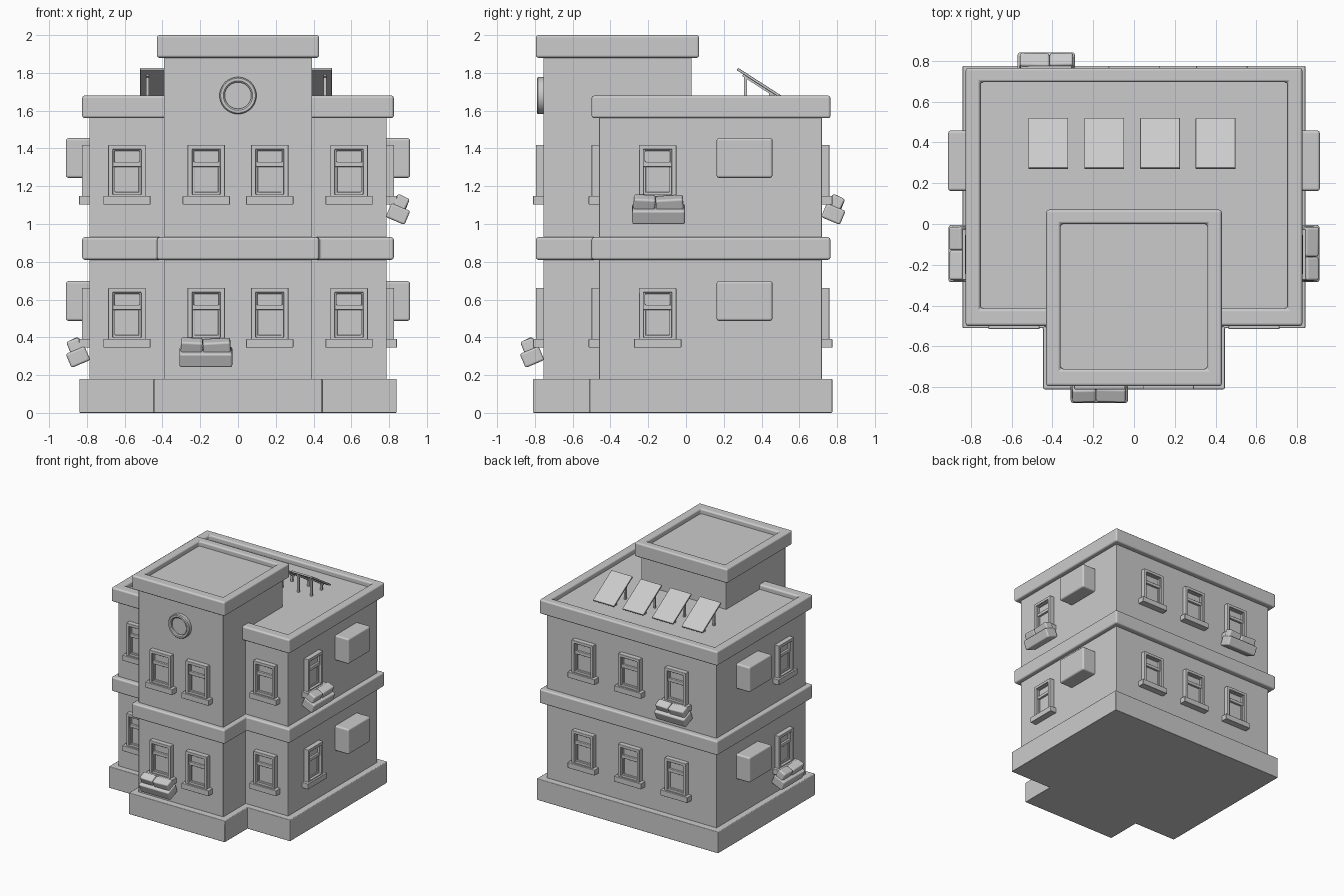
import bpy, bmesh
from math import pi, cos, sin
from mathutils import Matrix, Vector

if "Cube" in bpy.data.objects:
    bpy.data.objects.remove(bpy.data.objects["Cube"])


def finish(name, bm, bevel=0.0, segs=2):
    bmesh.ops.recalc_face_normals(bm, faces=bm.faces)
    me = bpy.data.meshes.new(name)
    bm.to_mesh(me)
    bm.free()
    ob = bpy.data.objects.new(name, me)
    bpy.context.collection.objects.link(ob)
    if bevel:
        me.shade_smooth()
        m = ob.modifiers.new("bevel", 'BEVEL')
        m.width, m.segments, m.harden_normals = bevel, segs, True
        m.limit_method, m.angle_limit = 'ANGLE', 0.6
    return ob


def add_box(bm, lo, hi, mat=Matrix()):
    lo, hi = Vector(lo), Vector(hi)
    size = Matrix.Diagonal((*(hi - lo), 1))
    bmesh.ops.create_cube(bm, size=1, matrix=mat @ Matrix.Translation((lo + hi) / 2) @ size)


def tilted_box(bm, centre, size, rx, ry=0):
    h = Vector(size) / 2
    m = Matrix.Translation(centre) @ Matrix.Rotation(rx, 4, 'X') @ Matrix.Rotation(ry, 4, 'Y')
    add_box(bm, -h, h, m)


def box(name, lo, hi, bevel=0.0):
    bm = bmesh.new()
    add_box(bm, lo, hi)
    return finish(name, bm, bevel)


def t_slab(name, x, yf, yb, bx, by, z0, z1, bevel):
    bm = bmesh.new()
    pts = [(-x, yb), (-x, yf), (-bx, yf), (-bx, by), (bx, by), (bx, yf), (x, yf), (x, yb)]
    f = bm.faces.new([bm.verts.new((a, b, z0)) for a, b in pts])
    r = bmesh.ops.extrude_face_region(bm, geom=[f], use_keep_orig=True)
    bmesh.ops.translate(bm, vec=(0, 0, z1 - z0),
                        verts=[v for v in r['geom'] if isinstance(v, bmesh.types.BMVert)])
    return finish(name, bm, bevel)


def ring(bm, outer, inner):
    # rectangular ring from two (loop of four corners) x (two levels)
    loops = [[bm.verts.new(p) for p in lp] for lp in (*outer, *reversed(inner))]
    for k in range(4):
        a, b = loops[k], loops[(k + 1) % 4]
        for i in range(4):
            j = (i + 1) % 4
            bm.faces.new((a[i], a[j], b[j], b[i]))


def rect(x0, x1, y0, y1):
    return [(x0, y0), (x1, y0), (x1, y1), (x0, y1)]


def parapet(name, out, inn, z0, z1):
    bm = bmesh.new()
    ring(bm, *[[[(a, b, z) for a, b in rect(*r)] for z in (z0, z1)] for r in (out, inn)])
    return finish(name, bm, 0.014, 3)


def wall_frame(bm, out, inn, y0, y1):
    ring(bm, *[[[(a, y, b) for a, b in rect(*r)] for y in (y0, y1)] for r in (out, inn)])


# main masses
t_slab("plinth", 0.84, -0.51, 0.775, 0.445, -0.81, 0, 0.18, 0.006)
box("main_walls", (-0.787, -0.46, 0.05), (0.787, 0.72, 1.64), 0.004)
box("tower_walls", (-0.393, -0.755, 0.05), (0.393, 0.03, 1.96), 0.004)
t_slab("floor_band", 0.825, -0.50, 0.765, 0.43, -0.795, 0.81, 0.93, 0.014)
parapet("main_parapet", (-0.825, 0.825, -0.50, 0.765), (-0.753, 0.753, -0.413, 0.695), 1.56, 1.68)
parapet("tower_parapet", (-0.43, 0.43, -0.795, 0.07), (-0.36, 0.36, -0.71, 0.0), 1.88, 2.0)

# window: local origin on the wall, outward is -y, heights for the lower floor
bm = bmesh.new()
wall_frame(bm, (-0.099, 0.099, 0.385, 0.662), (-0.074, 0.074, 0.40, 0.637), 0.01, -0.04)
wall_frame(bm, (-0.076, 0.076, 0.545, 0.64), (-0.066, 0.066, 0.572, 0.63), 0.01, -0.026)
wall_frame(bm, (-0.076, 0.076, 0.385, 0.56), (-0.062, 0.062, 0.412, 0.545), 0.01, -0.018)
add_box(bm, (-0.075, -0.008, 0.39), (0.075, 0.01, 0.64))
add_box(bm, (-0.125, -0.055, 0.345), (0.125, 0.01, 0.392))
window = finish("window", bm, 0.004, 2)

# window planter: tilted tray with two soft lumps on it
bm = bmesh.new()
tilted_box(bm, (0, -0.06, 0.296), (0.28, 0.108, 0.08), 0.4)
tilted_box(bm, (-0.075, -0.076, 0.356), (0.115, 0.07, 0.068), 0.45, 0.05)
tilted_box(bm, (0.058, -0.076, 0.354), (0.145, 0.072, 0.066), 0.38, -0.06)
planter = finish("planter", bm, 0.012, 3)

# wall mounted cooling unit
bm = bmesh.new()
add_box(bm, (-0.148, -0.124, 0.487), (0.148, 0.02, 0.698))
cooler = finish("cooling_unit", bm, 0.014, 3)

UP = 0.757
SIDES = {"front": (0, (0, -0.46)), "bay": (0, (0, -0.755)), "back": (pi, (0, 0.72)),
         "right": (pi / 2, (0.787, 0)), "left": (-pi / 2, (-0.787, 0))}


def place(src, side, pos, level):
    # pos is the world coordinate running along that wall
    rot, (wx, wy) = SIDES[side]
    ob = src.copy()
    ob.name = f"{side}_{src.name}"
    x, y = (wx, pos) if side in ("left", "right") else (pos, wy)
    ob.location = (x, y, level * UP)
    ob.rotation_euler = (0, 0, rot)
    bpy.context.collection.objects.link(ob)


for level in (0, 1):
    for s in (-1, 1):
        place(window, "front", s * 0.588, level)
        place(window, "bay", s * 0.168, level)
    for x in (-0.43, 0, 0.43):
        place(window, "back", x, level)
    for side in ("left", "right"):
        place(window, side, -0.15, level)
        place(cooler, side, 0.31, level)
place(planter, "bay", -0.17, 0)
place(planter, "left", -0.145, 0)
place(planter, "right", -0.145, 1)
place(planter, "back", -0.43, 1)
for src in (window, planter, cooler):
    bpy.data.objects.remove(src)

# round medallion: lathed profile (radius, outward distance)
bm = bmesh.new()
N = 40
prof = [(0.098, -0.01), (0.098, 0.028), (0.092, 0.035), (0.078, 0.035), (0.07, 0.028), (0.07, 0.015)]
rows = [[bm.verts.new((r * cos(2 * pi * i / N), -0.755 - d, 1.68 + r * sin(2 * pi * i / N)))
         for i in range(N)] for r, d in prof]
for a, b in zip(rows, rows[1:]):
    for i in range(N):
        bm.faces.new((a[i], a[(i + 1) % N], b[(i + 1) % N], b[i]))
bm.faces.new(rows[-1])
med = finish("round_medallion", bm)
med.data.shade_smooth()
med.data.set_sharp_from_angle(angle=0.6)

# solar panels on posts
for cx in (-0.42, -0.146, 0.128, 0.4):
    bm = bmesh.new()
    tilted_box(bm, (cx, 0.395, 1.742), (0.195, 0.292, 0.014), -0.57)
    finish("solar_panel", bm, 0.003)
    bm = bmesh.new()
    for dx in (-0.06, 0.06):
        add_box(bm, (cx + dx - 0.008, 0.308, 1.63), (cx + dx + 0.008, 0.324, 1.785))
        add_box(bm, (cx + dx - 0.008, 0.44, 1.63), (cx + dx + 0.008, 0.456, 1.702))
        tilted_box(bm, (cx + dx, 0.385, 1.735), (0.016, 0.2, 0.014), -0.57)
    finish("panel_stand", bm)
